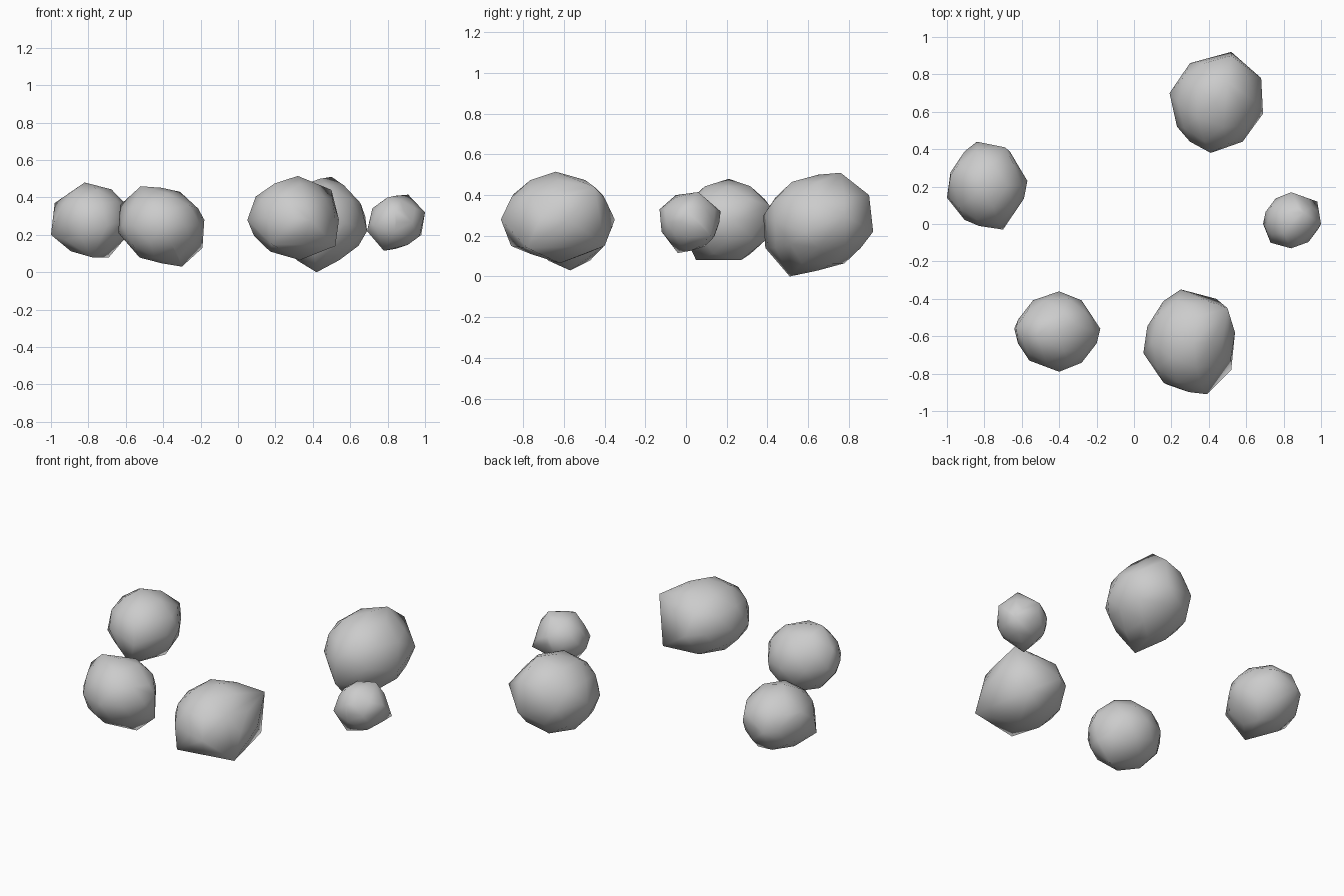
import bpy, bmesh
from mathutils import Vector

if "Cube" in bpy.data.objects:
    bpy.data.objects.remove(bpy.data.objects["Cube"])


def rock(name, lo, hi, corners):
    """Low-poly boulder: a stretched icosphere with its nearest points pulled to given corners."""
    lo, hi = Vector(lo), Vector(hi)
    mid, half = (lo + hi) / 2, (hi - lo) / 2
    bm = bmesh.new()
    bmesh.ops.create_icosphere(bm, subdivisions=2, radius=1)
    for v in bm.verts:
        v.co = mid + 0.96 * v.co * half
    free = list(bm.verts)
    for c in map(Vector, corners):
        near = min(free, key=lambda v: (v.co - c).length)
        near.co = c
        free.remove(near)
    # Wrap the points in a clean convex skin
    points = [v.co.copy() for v in bm.verts]
    bm.clear()
    for p in points:
        bm.verts.new(p)
    bmesh.ops.convex_hull(bm, input=bm.verts[:])
    bmesh.ops.delete(bm, geom=[v for v in bm.verts if not v.link_faces], context='VERTS')
    bmesh.ops.recalc_face_normals(bm, faces=bm.faces[:])
    for f in bm.faces:
        f.smooth = True
    mesh = bpy.data.meshes.new(name)
    bm.to_mesh(mesh)
    bm.free()
    bpy.context.collection.objects.link(bpy.data.objects.new(name, mesh))


# Left boulder
rock("left_rock", (-1, -.03, .075), (-.57, .44, .48), [
    (-1, .14, .20), (-.98, .26, .37), (-.82, .21, .48), (-.84, .44, .27), (-.69, .41, .35),
    (-.57, .23, .28), (-.70, -.03, .25), (-.83, -.01, .28), (-.78, .05, .08), (-.69, .27, .08)])

# Front left boulder
rock("front_left_rock", (-.64, -.79, .04), (-.18, -.36, .46), [
    (-.52, -.60, .46), (-.31, -.54, .43), (-.18, -.56, .28), (-.19, -.55, .13), (-.30, -.57, .03),
    (-.64, -.56, .21), (-.63, -.55, .36), (-.40, -.36, .25), (-.40, -.79, .25), (-.56, -.73, .25)])

# Front right boulder
rock("front_right_rock", (.05, -.91, .07), (.54, -.35, .515), [
    (.32, -.64, .515), (.50, -.45, .44), (.54, -.58, .28), (.52, -.78, .14), (.39, -.91, .28),
    (.18, -.86, .15), (.05, -.69, .28), (.25, -.35, .28), (.44, -.40, .15), (.33, -.62, .065)])

# Back boulder
rock("back_rock", (.19, .38, .02), (.69, .92, .51), [
    (.50, .76, .51), (.52, .92, .22), (.52, .90, .40), (.68, .78, .30), (.69, .59, .22),
    (.41, .38, .30), (.40, .39, .14), (.23, .52, .25), (.19, .70, .28), (.42, .51, 0)])

# Small right boulder
rock("small_rock", (.69, -.13, .12), (1, .17, .415), [
    (.91, .06, .415), (.80, -.05, .40), (1, 0, .32), (.98, .12, .20), (.84, .17, .32),
    (.78, -.04, .115), (.69, 0, .22), (.84, -.13, .33), (.84, -.12, .22), (.73, -.10, .25)])
